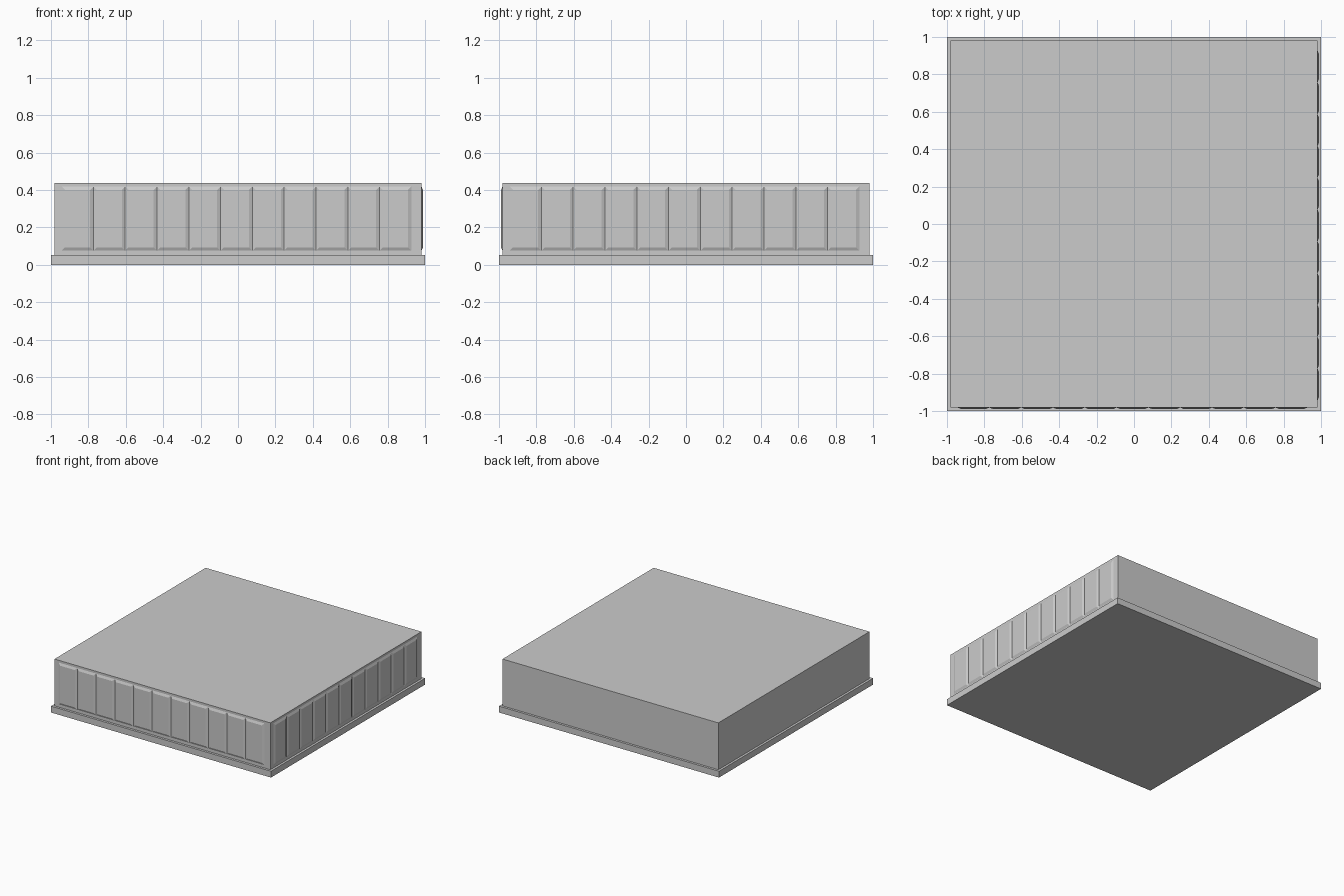
import bpy, bmesh
from mathutils import Matrix
from math import pi

if "Cube" in bpy.data.objects:
    bpy.data.objects.remove(bpy.data.objects["Cube"])


def finish(name, bm):
    bmesh.ops.recalc_face_normals(bm, faces=bm.faces)
    me = bpy.data.meshes.new(name)
    bm.to_mesh(me)
    bm.free()
    ob = bpy.data.objects.new(name, me)
    bpy.context.collection.objects.link(ob)
    return ob


def slab(name, half, z0, z1):
    bm = bmesh.new()
    bmesh.ops.create_cube(bm, size=1, matrix=Matrix.Translation((0, 0, (z0 + z1) / 2))
                          @ Matrix.Diagonal((2 * half, 2 * half, z1 - z0, 1)))
    return finish(name, bm)


HALF = 0.981                       # half width of the main block
PITCH, START, COUNT = 0.17, -0.943, 11
Z0, Z1 = 0.075, 0.418              # panel bottom and top
BEVEL, DEPTH = 0.018, 0.008


def panel_row(name, angle):
    """Row of raised panels with chamfered borders, built on the front then turned."""
    bm = bmesh.new()
    for i in range(COUNT):
        x0 = START + i * PITCH
        x1 = x0 + PITCH
        rings = []
        for inset, y in ((0, -HALF), (BEVEL, -HALF - DEPTH)):
            a, b, c, d = x0 + inset, x1 - inset, Z0 + inset, Z1 - inset
            rings.append([bm.verts.new(p) for p in
                          ((a, y, c), (b, y, c), (b, y, d), (a, y, d))])
        outer, inner = rings
        bm.faces.new(inner)
        for k in range(4):
            n = (k + 1) % 4
            bm.faces.new((outer[k], outer[n], inner[n], inner[k]))
    bm.transform(Matrix.Rotation(angle, 4, 'Z'))
    return finish(name, bm)


# Base plinth and main block
slab("base_plinth", 1.0, 0.0, 0.052)
slab("main_block", HALF, 0.052, 0.437)

# Raised panels on the front and right sides only
panel_row("front_panels", 0)
panel_row("right_panels", pi / 2)
